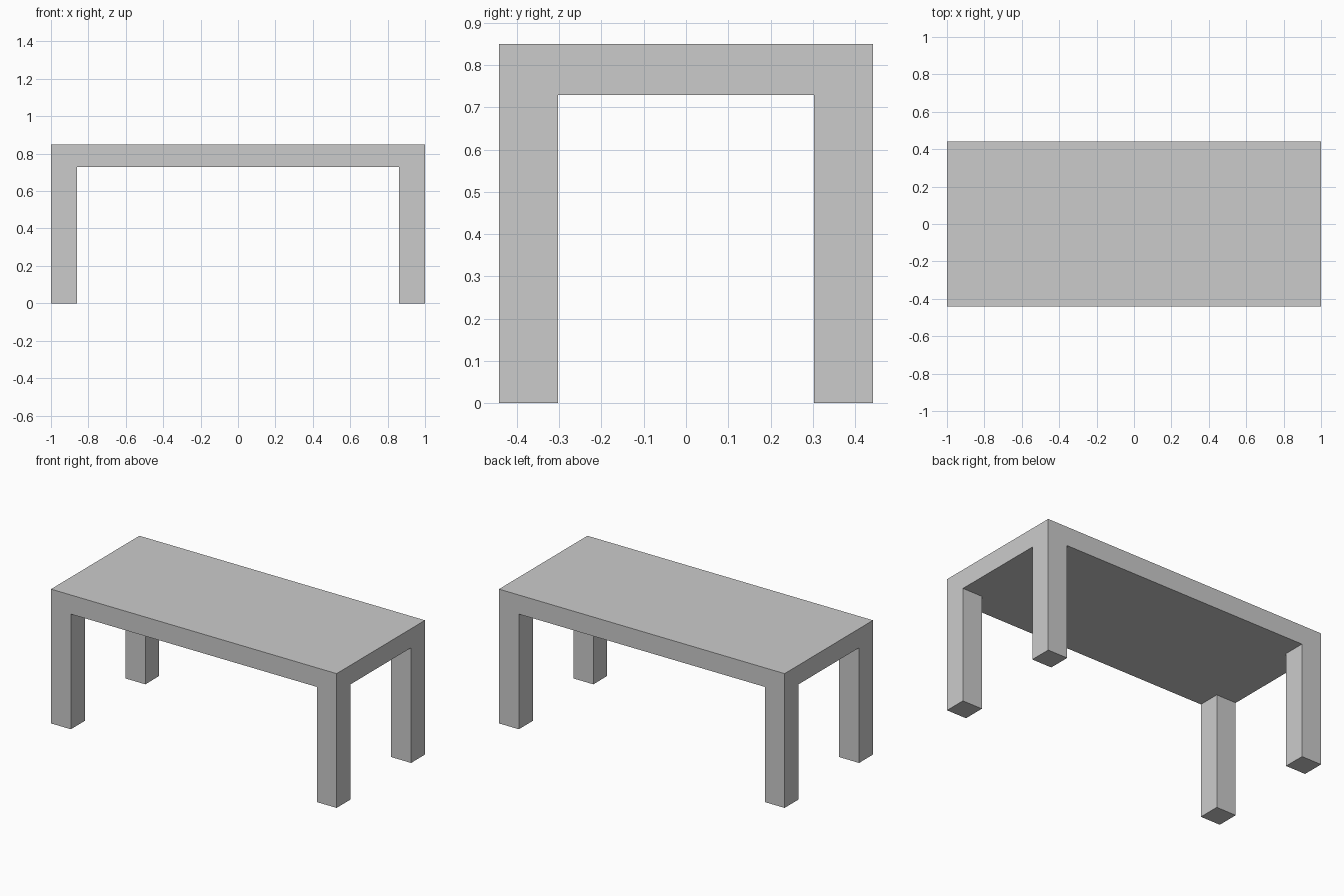
import bpy, bmesh
from mathutils import Vector

if "Cube" in bpy.data.objects:
    bpy.data.objects.remove(bpy.data.objects["Cube"])

HX, HY = 1.0, 0.442          # half length, half depth
LEG = 0.139                  # square leg section
Z_TOP, Z_UNDER = 0.85, 0.729

bm = bmesh.new()

# underside: 3 x 3 cells whose corner cells are the leg sections
xs = [-HX, -HX + LEG, HX - LEG, HX]
ys = [-HY, -HY + LEG, HY - LEG, HY]
grid = [[bm.verts.new((x, y, Z_UNDER)) for y in ys] for x in xs]
cells = {}
for i in range(3):
    for j in range(3):
        cells[i, j] = bm.faces.new((grid[i][j], grid[i][j + 1],
                                    grid[i + 1][j + 1], grid[i + 1][j]))

# table top: raise a copy of the underside
res = bmesh.ops.extrude_face_region(bm, geom=list(cells.values()), use_keep_orig=True)
for v in res["geom"]:
    if isinstance(v, bmesh.types.BMVert):
        v.co.z = Z_TOP

# legs: pull the four corner cells down to the floor
corners = [cells[i, j] for i in (0, 2) for j in (0, 2)]
res = bmesh.ops.extrude_discrete_faces(bm, faces=corners)
for f in res["faces"]:
    for v in f.verts:
        v.co.z = 0.0

# weld and merge coplanar faces into clean flat sides
bmesh.ops.remove_doubles(bm, verts=bm.verts[:], dist=1e-5)
bmesh.ops.recalc_face_normals(bm, faces=bm.faces[:])
bmesh.ops.dissolve_limit(bm, angle_limit=0.01, verts=bm.verts[:], edges=bm.edges[:])

mesh = bpy.data.meshes.new("table")
bm.to_mesh(mesh)
bm.free()
bpy.context.collection.objects.link(bpy.data.objects.new("table", mesh))
